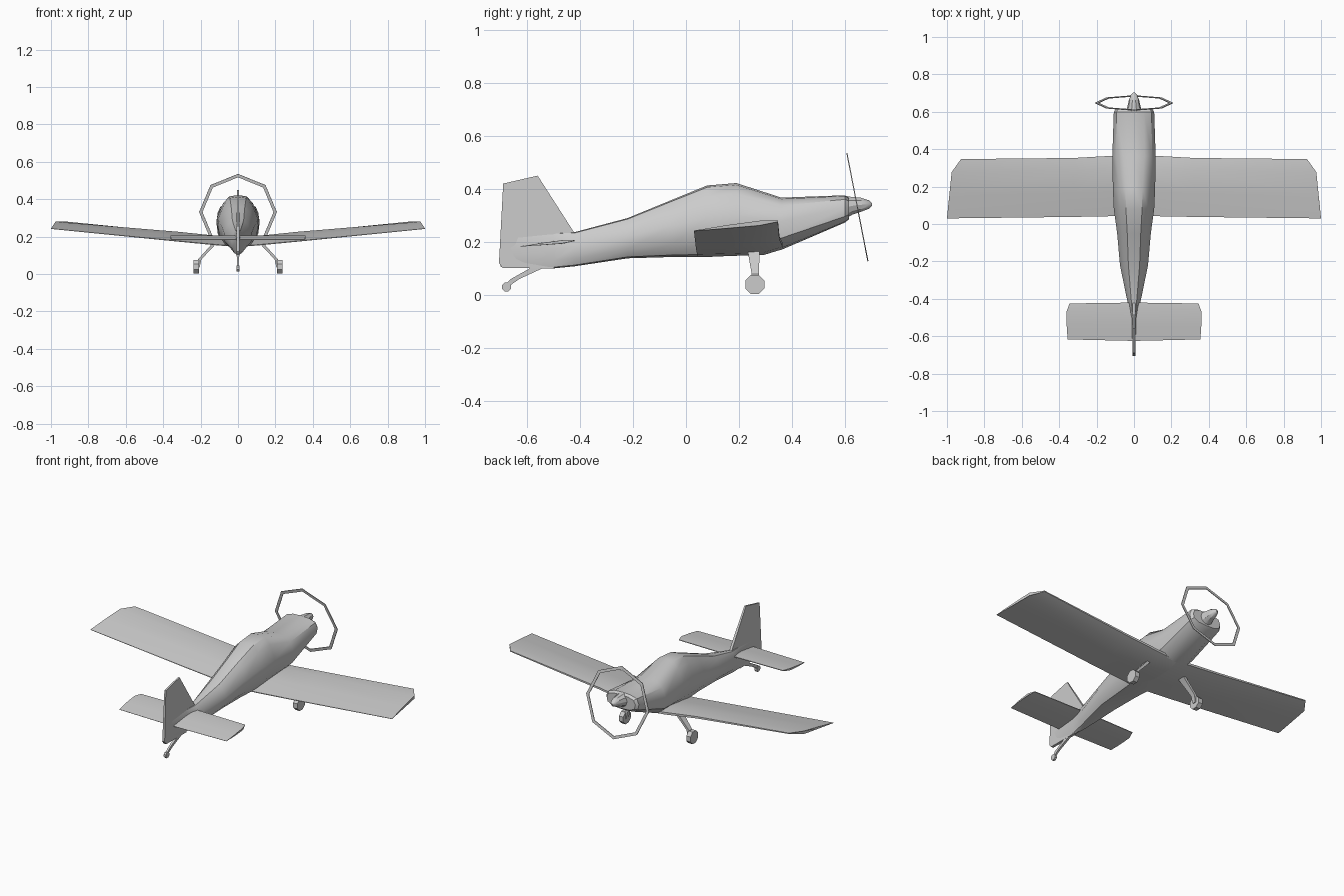
import bpy, bmesh, math
from mathutils import Vector, Matrix

if "Cube" in bpy.data.objects:
    bpy.data.objects.remove(bpy.data.objects["Cube"])


def finish(name, bm, mirror=False):
    bmesh.ops.remove_doubles(bm, verts=bm.verts, dist=1e-5)
    bmesh.ops.recalc_face_normals(bm, faces=bm.faces)
    me = bpy.data.meshes.new(name)
    bm.to_mesh(me)
    bm.free()
    ob = bpy.data.objects.new(name, me)
    bpy.context.collection.objects.link(ob)
    if mirror:
        ob.modifiers.new("Mirror", 'MIRROR')
    return ob


def loft(name, rings, mirror=False, closed=False):
    """Skin a list of equal-length point loops, capping the ends."""
    bm = bmesh.new()
    vr = [[bm.verts.new(p) for p in r] for r in rings]
    n = len(vr[0])
    pairs = list(zip(vr, vr[1:])) + ([(vr[-1], vr[0])] if closed else [])
    for a, b in pairs:
        for i in range(n):
            j = (i + 1) % n
            bm.faces.new((a[i], a[j], b[j], b[i]))
    if not closed:
        bm.faces.new(vr[0])
        bm.faces.new(vr[-1])
    return finish(name, bm, mirror)


def wheel(name, centre, radius, width, mirror=False):
    bm = bmesh.new()
    m = (Matrix.Translation(centre) @ Matrix.Rotation(math.pi / 2, 4, 'Y')
         @ Matrix.Rotation(math.pi / 8, 4, 'Z'))
    bmesh.ops.create_cone(bm, cap_ends=True, segments=8, radius1=radius,
                          radius2=radius, depth=width, matrix=m)
    return finish(name, bm, mirror)


# Fuselage: y, bottom, top, half width, width factor near the top
stations = [(-.70, .108, .235, .006, 1), (-.50, .10, .235, .014, .9), (-.42, .108, .237, .034, .8),
            (-.22, .138, .29, .075, .8), (-.05, .143, .36, .09, .8), (.08, .143, .413, .108, .8),
            (.19, .148, .422, .113, .8), (.36, .17, .367, .116, .95), (.60, .273, .376, .108, 1),
            (.615, .285, .366, .095, 1)]
half = [(0, -1), (.6, -.93), (.93, -.55), (1, .1), (.87, .7), (.5, .95), (0, 1)]
rings = []
for y, zb, zt, w, k in stations:
    side = [(x * w * (k if z > .5 else 1), y, (zb + zt) / 2 + z * (zt - zb) / 2) for x, z in half]
    rings.append(side + [(-x, b, c) for x, b, c in side[-2:0:-1]])
loft("fuselage", rings)

# Spinner
loft("spinner", [[(r * math.cos(a * math.pi / 5), y, z + r * math.sin(a * math.pi / 5)) for a in range(10)]
                 for y, r, z in [(.59, .05, .328), (.628, .035, .336), (.66, .028, .34),
                                 (.69, .017, .341), (.702, .005, .341)]])

# Propeller arc: thin octagonal ring tilted back
tilt = Matrix.Translation((0, .647, .331)) @ Matrix.Rotation(math.radians(11), 4, 'X')
rings = []
for i in range(8):
    a = i * math.pi / 4
    rings.append([tilt @ Vector((r * math.sin(a), d, r * math.cos(a)))
                  for r, d in [(.208, -.002), (.208, .002), (.190, .002), (.190, -.002)]])
loft("propeller_ring", rings, closed=True)


# Aerofoil: chord fraction, thickness fraction
foil = [(0, .25), (.22, 1), (.6, .75), (1, .1), (1, -.1), (.6, -.6), (.22, -1), (0, -.35)]


def section(xs, lead, trail, t):
    """xs gives x at chord fractions 0, .22, .6 and 1."""
    pts = []
    for i, (f, h) in enumerate(foil):
        x = xs[i if i < 4 else 7 - i]
        pts.append((x, lead[0] + (trail[0] - lead[0]) * f, lead[1] + (trail[1] - lead[1]) * f + h * t))
    return pts


# Wings with dihedral and clipped tips
loft("wing", [section([0] * 4, (.365, .18), (.042, .147), .022),
              section([.11] * 4, (.365, .19), (.042, .155), .022),
              section([.32] * 4, (.353, .216), (.038, .175), .019),
              section([.925, .975, .987, 1], (.347, .279), (.03, .242), .009)], mirror=True)

# Tailplane
loft("tailplane", [section([0] * 4, (-.42, .205), (-.625, .183), .007),
                   section([.345, .36, .36, .355], (-.425, .205), (-.617, .183), .006)], mirror=True)

# Fin and rudder, thinner towards the top
outline = [(-.42, .232), (-.56, .45), (-.69, .42), (-.706, .12), (-.692, .101), (-.50, .10)]
loft("fin", [[(s * (.005 if z > .4 else .008), y, z) for y, z in outline] for s in (-1, 1)])


def strut(name, ends, mirror=False):
    """ends: x, y, z, half width x, half depth y."""
    loft(name, [[(x + sx * w, y + sy * d, z) for sx, sy in [(-1, -1), (1, -1), (1, 1), (-1, 1)]]
                for x, y, z, w, d in ends], mirror)


# Landing gear
strut("main_gear_leg", [(.125, .255, .165, .011, .022), (.205, .262, .078, .009, .014),
                        (.211, .262, .035, .006, .012)], True)
wheel("main_wheel", (.223, .26, .039), .039, .028, True)
strut("tail_gear_leg", [(0, -.55, .108, .007, .025), (0, -.645, .06, .006, .016), (0, -.675, .035, .005, .01)])
wheel("tail_wheel", (0, -.677, .03), .018, .014)

for ob in bpy.context.scene.objects:
    ob.select_set(True)
    bpy.context.view_layer.objects.active = ob
bpy.ops.object.shade_smooth_by_angle(angle=math.radians(32))
